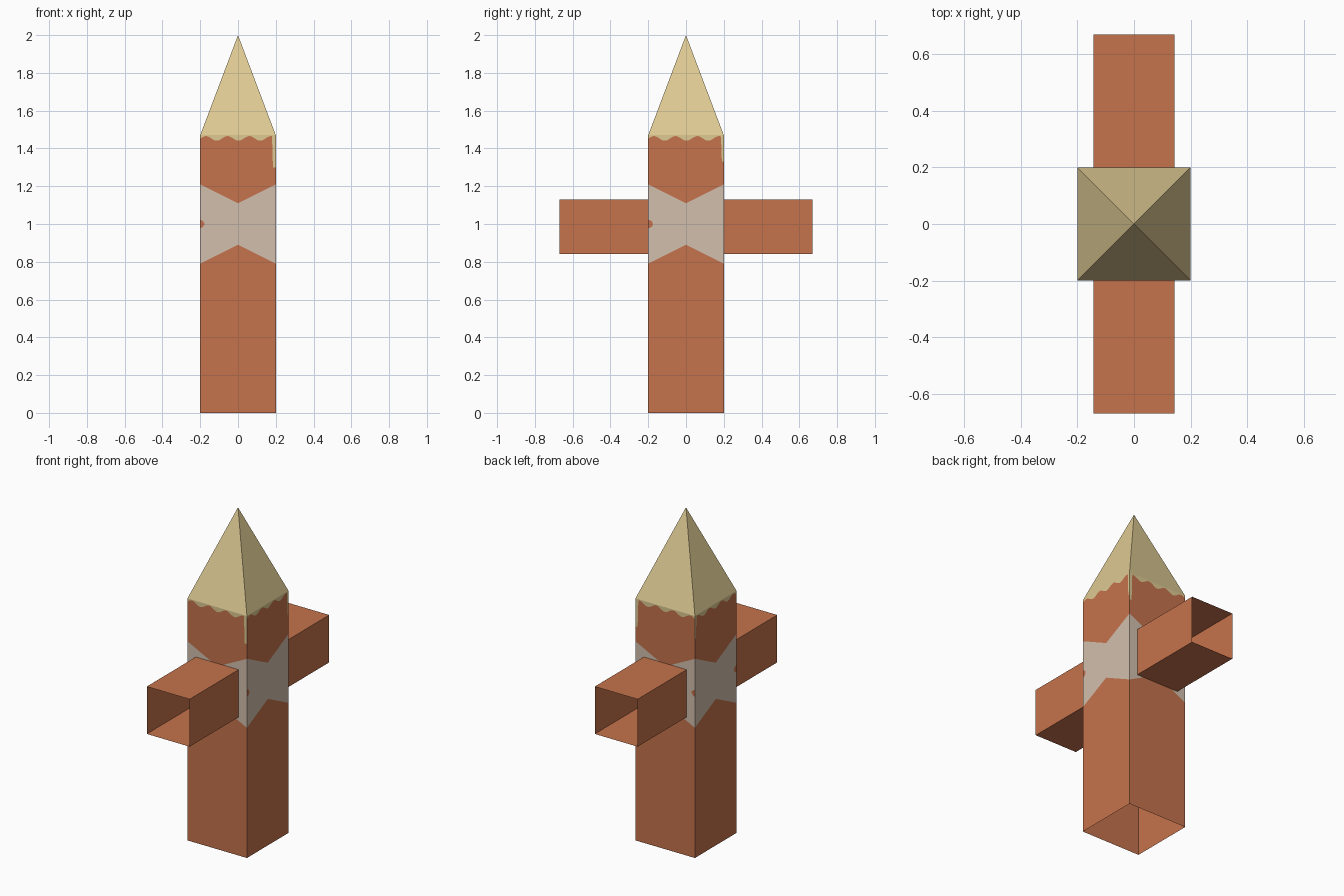
import bpy, bmesh, math

if "Cube" in bpy.data.objects:
    bpy.data.objects.remove(bpy.data.objects["Cube"])


def material(name, rgb):
    m = bpy.data.materials.new(name)
    m.diffuse_color = (*rgb, 1)
    m.use_nodes = True
    m.node_tree.nodes["Principled BSDF"].inputs["Base Color"].default_value = m.diffuse_color
    return m


TERRACOTTA = material("terracotta", (0.56, 0.172, 0.073))
TAN = material("pale tan", (0.73, 0.59, 0.29))
BAND = material("band beige", (0.65, 0.52, 0.42))
H, WALL_TOP, APEX = 0.2, 1.47, 2.0


def finish(name, bm, mats):
    bmesh.ops.remove_doubles(bm, verts=bm.verts, dist=1e-5)
    me = bpy.data.meshes.new(name)
    bm.to_mesh(me)
    bm.free()
    for m in mats:
        me.materials.append(m)
    ob = bpy.data.objects.new(name, me)
    bpy.context.collection.objects.link(ob)
    return ob


def add_face(bm, pts, mat=0):
    # drop repeated points so pinched strips become triangles
    pts = [p for i, p in enumerate(pts) if p != pts[i - 1]]
    if len(pts) > 2:
        bm.faces.new([bm.verts.new(p) for p in pts]).material_index = mat


def levels(s, on_side):
    """Heights where the paint changes at position s across a wall."""
    slope = 0.5 * abs(s)
    r = 0.021
    spot = math.sqrt(max(0, r * r - (s + (0.196 if on_side else 0.2)) ** 2))
    edge = 1.453 + 0.012 * math.cos(math.tau * (s + 0.17) / 0.115)
    start = 0.189 if on_side else 0.184
    if s > start:                       # long drip at one corner
        edge = 1.33 if on_side else 1.3
    zs = (0, 0.89 - slope, 1 - spot, 1 + spot, 1.11 + slope, edge, WALL_TOP)
    return [round(z, 5) for z in zs]


# Post: four walls cut along the painted band, corner spot and wavy cap edge
bm = bmesh.new()
paint = (0, 2, 0, 2, 0, 1)
N = 80
for on_side in (False, True):
    for side in (-1, 1):
        def pt(s, z):
            return (side * H, s, z) if on_side else (s, side * H, z)
        flip = (side == -1) if on_side else (side == 1)
        for i in range(N):
            a, b = (round(-H + 2 * H * k / N, 5) for k in (i, i + 1))
            za, zb = levels(a, on_side), levels(b, on_side)
            for k, mat in enumerate(paint):
                pts = [pt(a, za[k]), pt(b, zb[k]), pt(b, zb[k + 1]), pt(a, za[k + 1])]
                add_face(bm, pts[::-1] if flip else pts, mat)
finish("post", bm, (TERRACOTTA, TAN, BAND))

# Pointed pyramid tip
bm = bmesh.new()
ring = [(-H, -H, WALL_TOP), (H, -H, WALL_TOP), (H, H, WALL_TOP), (-H, H, WALL_TOP)]
for i in range(4):
    add_face(bm, [ring[i], ring[(i + 1) % 4], (0, 0, APEX)])
finish("pointed_tip", bm, (TAN,))

# Crossbar: rectangular tube with open ends
bm = bmesh.new()
bmesh.ops.create_cube(bm, size=1)
bm.normal_update()
bmesh.ops.delete(bm, geom=[f for f in bm.faces if abs(f.normal.y) > 0.5], context='FACES_ONLY')
bmesh.ops.scale(bm, vec=(0.288, 1.34, 0.288), verts=bm.verts)
bmesh.ops.translate(bm, vec=(0, 0, 0.985), verts=bm.verts)
finish("crossbar", bm, (TERRACOTTA,))
